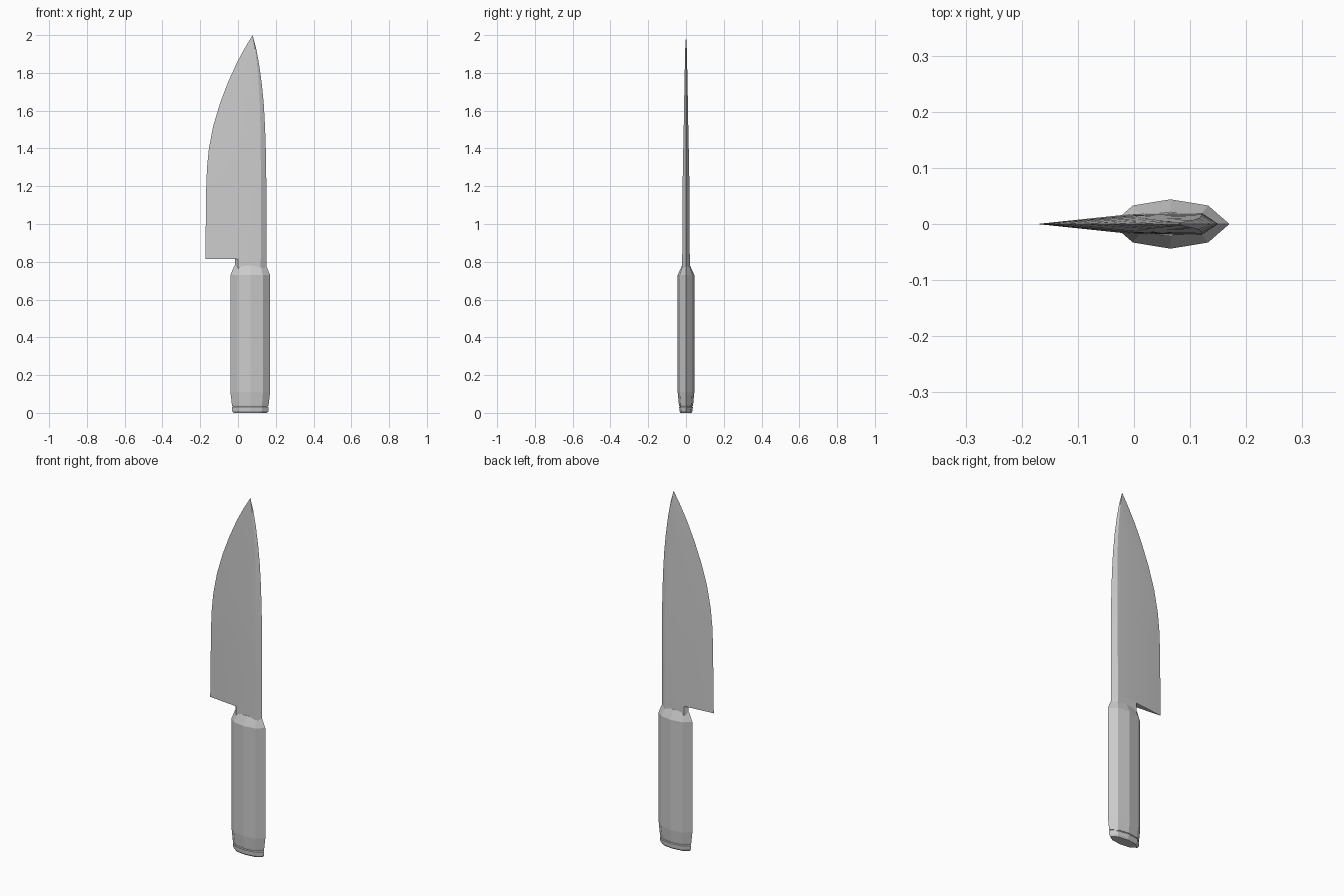
import bpy
import bmesh
import math

if "Cube" in bpy.data.objects:
    bpy.data.objects.remove(bpy.data.objects["Cube"])


def loft(name, rings, smooth_angle=None):
    """Skin a stack of equal-length point rings and cap both ends."""
    bm = bmesh.new()
    rows = [[bm.verts.new(p) for p in ring] for ring in rings]
    n = len(rows[0])
    for a, b in zip(rows, rows[1:]):
        for i in range(n):
            j = (i + 1) % n
            bm.faces.new((a[i], a[j], b[j], b[i]))
    bm.faces.new(rows[0][::-1])
    bm.faces.new(rows[-1])
    bmesh.ops.remove_doubles(bm, verts=bm.verts, dist=0.0002)
    bmesh.ops.recalc_face_normals(bm, faces=bm.faces)
    mesh = bpy.data.meshes.new(name)
    bm.to_mesh(mesh)
    bm.free()
    obj = bpy.data.objects.new(name, mesh)
    bpy.context.collection.objects.link(obj)
    if smooth_angle:
        bpy.ops.object.select_all(action='DESELECT')
        obj.select_set(True)
        bpy.context.view_layer.objects.active = obj
        bpy.ops.object.shade_smooth_by_angle(angle=math.radians(smooth_angle))
    return obj


def handle_ring(z, sx, sy):
    """Flattened octagon centred on the grip axis."""
    half = [(-0.105, 0), (-0.067, 0.033), (0, 0.044), (0.067, 0.033), (0.105, 0)]
    pts = half + [(x, -y) for x, y in half[-2:0:-1]]
    return [(0.065 + x * sx, y * sy, z) for x, y in pts]


def blade_ring(z, edge, spine, t):
    """Wedge from sharp edge to a bevelled spine."""
    mid = edge + (spine - edge) * 0.53
    ridge = edge + (spine - edge) * 0.91
    return [(edge, 0, z), (mid, t * 0.9, z), (ridge, t, z), (spine, 0, z),
            (ridge, -t, z), (mid, -t * 0.9, z)]


# Faceted grip, tapered at both ends
loft("handle", [handle_ring(*r) for r in [
    (0.036, 0.91, 0.82), (0.045, 0.93, 0.86), (0.11, 1, 1),
    (0.73, 1, 1), (0.78, 0.80, 0.48)]])

# End cap separated from the grip by a thin groove
loft("end_cap", [handle_ring(*r) for r in [
    (0.0, 0.84, 0.66), (0.009, 0.91, 0.78), (0.030, 0.93, 0.82),
    (0.034, 0.88, 0.74), (0.038, 0.88, 0.74)]])

# Neck joining grip and blade
neck = [(-0.016, 0), (0.0, 0.018), (0.12, 0.020), (0.15, 0),
        (0.12, -0.020), (0.0, -0.018)]
loft("neck", [[(x, y, z) for x, y in neck] for z in (0.76, 0.82)])

# Blade: height, cutting edge x, spine x, half thickness
loft("blade", [blade_ring(*r) for r in [
    (0.814, -0.173, 0.150, 0.020), (1.20, -0.168, 0.150, 0.018),
    (1.30, -0.164, 0.149, 0.0165), (1.40, -0.154, 0.147, 0.0145),
    (1.52, -0.131, 0.143, 0.012), (1.64, -0.095, 0.136, 0.010),
    (1.75, -0.053, 0.125, 0.008), (1.85, -0.008, 0.111, 0.006),
    (1.93, 0.035, 0.096, 0.004), (2.0, 0.077, 0.0771, 0.00005)]], 25)
